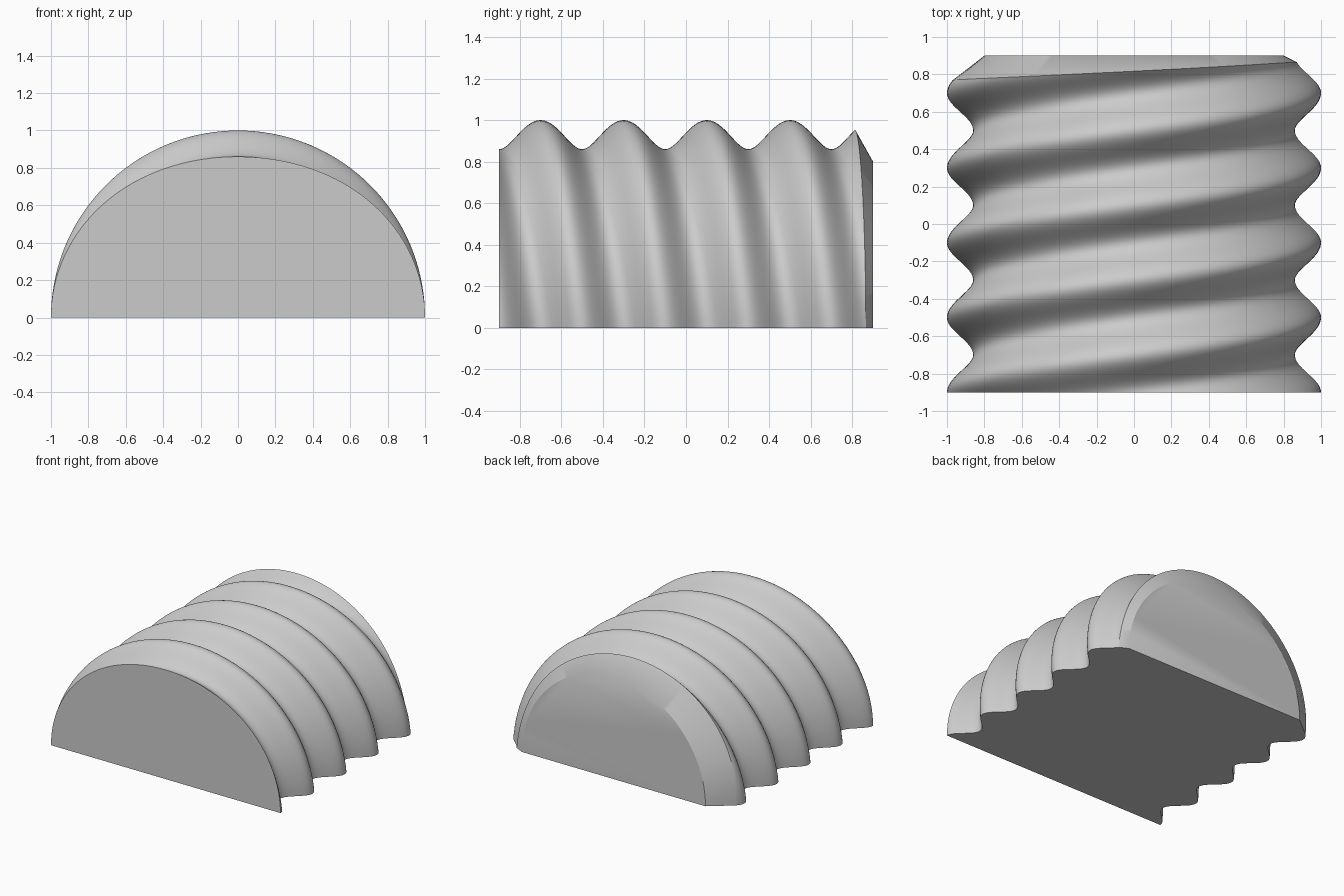
import bpy, bmesh
from math import cos, sin, pi, radians

cube = bpy.data.objects.get("Cube")
if cube:
    bpy.data.objects.remove(cube, do_unlink=True)

ARC, ROWS = 72, 150          # segments round the half turn and along the length
FRONT, BACK = -0.9, 0.9
PERIOD = 0.4                 # crest spacing of the double-start thread

grey = bpy.data.materials.new("plain grey")
grey.use_nodes = True
colour = (0.6, 0.6, 0.6, 1)
grey.diffuse_color = colour
grey.node_tree.nodes["Principled BSDF"].inputs["Base Color"].default_value = colour


def thread_radius(angle, y):
    crest = 0.7 - PERIOD * angle / pi
    return 0.93 + 0.07 * cos(2 * pi * (y - crest) / PERIOD)


def thread_end(angle):
    return 0.817 + 0.048 * cos(angle)


bm = bmesh.new()


def arch(radius, depth):
    """One half ring of vertices, from +x over the top to -x."""
    ring = []
    for i in range(ARC + 1):
        a = pi * i / ARC
        y = depth(a)
        r = radius(a, y)
        ring.append(bm.verts.new((r * cos(a), y, r * sin(a))))
    return ring


# Wavy threaded half cylinder, then a slanted lip narrowing to the back end
rings = [arch(thread_radius, lambda a, t=j / ROWS: FRONT + t * (thread_end(a) - FRONT))
         for j in range(ROWS + 1)]
rings.append(arch(lambda a, y: 0.8, lambda a: BACK))
for low, high in zip(rings, rings[1:]):
    for i in range(ARC):
        face = bm.faces.new((low[i], low[i + 1], high[i + 1], high[i]))
        face.smooth = True

# Flat ends and flat underside
bm.faces.new(rings[0])
bm.faces.new(rings[-1])
for low, high in zip(rings, rings[1:]):
    bm.faces.new((low[0], high[0], high[-1], low[-1]))
bmesh.ops.recalc_face_normals(bm, faces=bm.faces)

mesh = bpy.data.meshes.new("half_screw")
bm.to_mesh(mesh)
bm.free()
mesh.materials.append(grey)
screw = bpy.data.objects.new("half_screw", mesh)
bpy.context.collection.objects.link(screw)
bpy.context.view_layer.objects.active = screw
screw.select_set(True)
bpy.ops.object.shade_smooth_by_angle(angle=radians(30))
